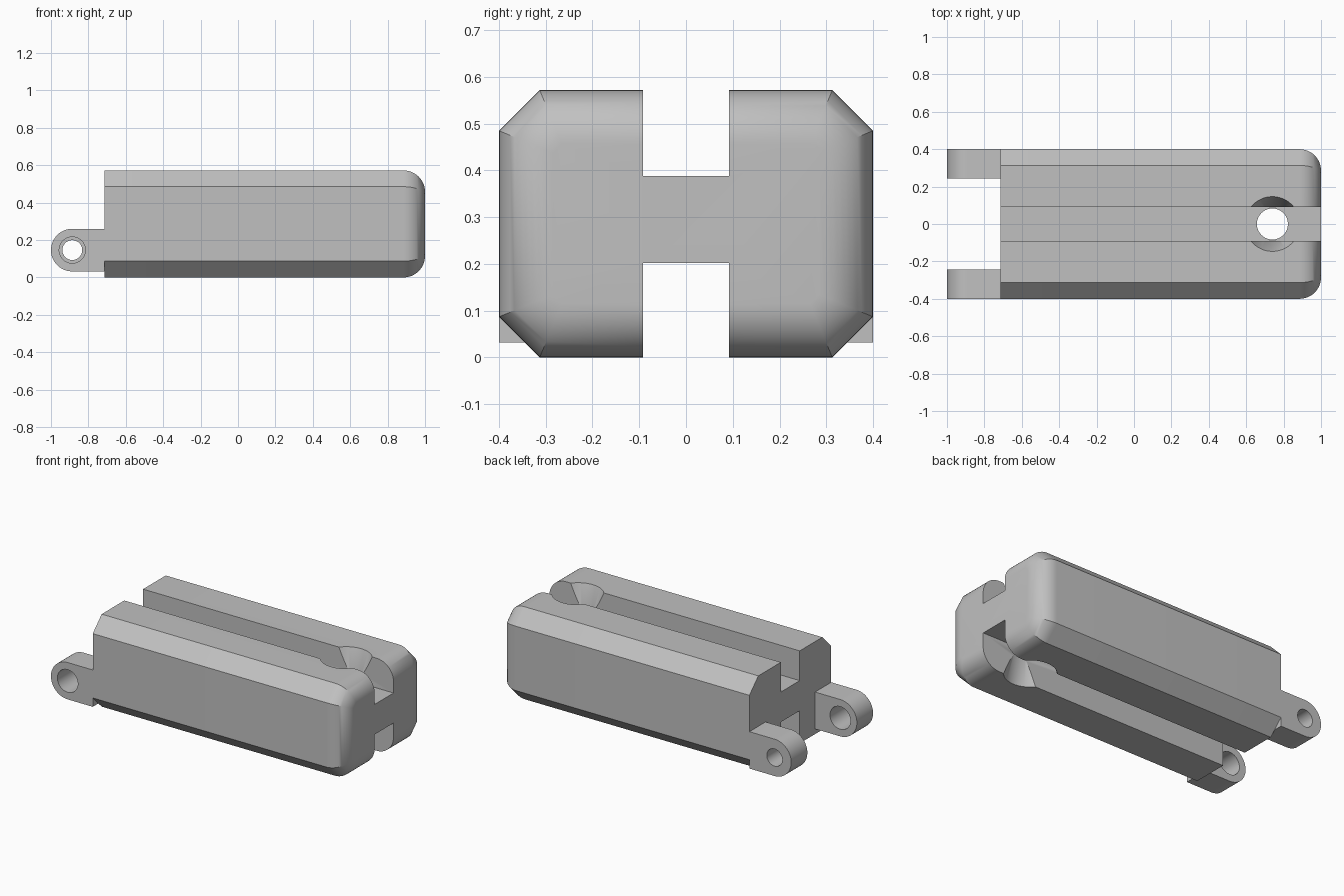
import bpy, bmesh, math
from mathutils import Matrix

cube = bpy.data.objects.get("Cube")
if cube:
    bpy.data.objects.remove(cube, do_unlink=True)

grey = bpy.data.materials.new("plain_grey")
grey.use_nodes = True
colour = (0.53, 0.53, 0.53, 1)
grey.diffuse_color = colour
grey.node_tree.nodes["Principled BSDF"].inputs["Base Color"].default_value = colour

W, H, CUT = 0.4, 0.572, 0.087        # half width, height, corner chamfer
BACK, END, ROUND = -0.714, 1.0, 0.115
SLOT, FLOOR, ROOF = 0.092, 0.388, 0.202
PIN_X = 0.74


def finish(bm, name):
    bmesh.ops.recalc_face_normals(bm, faces=bm.faces)
    mesh = bpy.data.meshes.new(name)
    bm.to_mesh(mesh)
    bm.free()
    mesh.materials.append(grey)
    obj = bpy.data.objects.new(name, mesh)
    bpy.context.collection.objects.link(obj)
    return obj


def loft(rings, name):
    """Skin closed rings of points and cap both ends."""
    bm = bmesh.new()
    loops = [[bm.verts.new(p) for p in ring] for ring in rings]
    n = len(loops[0])
    for a, b in zip(loops, loops[1:]):
        for i in range(n):
            j = (i + 1) % n
            bm.faces.new((a[i], a[j], b[j], b[i]))
    bm.faces.new(loops[0])
    bm.faces.new(loops[-1])
    return finish(bm, name)


def box(name, x0, x1, y0, y1, z0, z1):
    ring = lambda x: [(x, y0, z0), (x, y1, z0), (x, y1, z1), (x, y0, z1)]
    return loft([ring(x0), ring(x1)], name)


def cone(name, r0, r1, depth, place):
    bm = bmesh.new()
    bmesh.ops.create_cone(bm, cap_ends=True, segments=64, radius1=r0,
                          radius2=r1, depth=depth, matrix=place)
    return finish(bm, name)


def carve(obj, cutters):
    for cutter in cutters:
        mod = obj.modifiers.new("carve", 'BOOLEAN')
        mod.operation, mod.solver, mod.object = 'DIFFERENCE', 'EXACT', cutter
        bpy.context.view_layer.objects.active = obj
        bpy.ops.object.modifier_apply(modifier=mod.name)
        bpy.data.objects.remove(cutter, do_unlink=True)


def smooth(obj):
    bpy.ops.object.select_all(action='DESELECT')
    obj.select_set(True)
    bpy.context.view_layer.objects.active = obj
    bpy.ops.object.shade_smooth_by_angle(angle=math.radians(30))


def octagon(x, d):
    """Chamfered rectangle, every side moved inward by d."""
    w, h = W - d, H / 2 - d
    c = CUT - d * (2 - math.sqrt(2))
    pts = [(w, h - c), (w - c, h), (c - w, h), (-w, h - c),
           (-w, c - h), (c - w, -h), (w - c, -h), (w, c - h)]
    return [(x, y, z + H / 2) for y, z in pts]


# Main body: chamfered bar with one rounded end
rings = [octagon(BACK, 0)]
for i in range(13):
    a = math.pi / 2 * i / 12
    rings.append(octagon(END - ROUND + ROUND * math.sin(a), ROUND * (1 - math.cos(a))))
body = loft(rings, "body")

# Long slots above and below, flared pin openings and a through hole
top_flare = (H - FLOOR) / 2
r_in, r_out = 0.083, 0.147
carve(body, [
    box("top_slot", -1.5, 1.5, -SLOT, SLOT, FLOOR, 1),
    box("bottom_slot", -1.5, 1.5, -SLOT, SLOT, -1, ROOF),
    cone("top_flare", r_in, r_out, H - FLOOR + 0.002,
         Matrix.Translation((PIN_X, 0, (H + FLOOR) / 2 + 0.001))),
    cone("bottom_flare", r_out, r_in, ROOF + 0.002,
         Matrix.Translation((PIN_X, 0, ROOF / 2 - 0.001))),
    cone("pin_hole", r_in, r_in, 2, Matrix.Translation((PIN_X, 0, 0.3))),
])
smooth(body)

# Hinge lugs: rounded tabs, one with a wide bore and one with a narrow bore
LUG_X, LUG_Z, LUG_R = -0.886, 0.146, 0.114
for name, side, bore in (("front_lug", -1, 0.07), ("back_lug", 1, 0.053)):
    outline = [(BACK, LUG_Z - LUG_R), (BACK, LUG_Z + LUG_R)]
    for i in range(33):
        a = math.pi / 2 + math.pi * i / 32
        outline.append((LUG_X + LUG_R * math.cos(a), LUG_Z + LUG_R * math.sin(a)))
    lug = loft([[(x, side * y, z) for x, z in outline] for y in (0.242, W)], name)
    turn = Matrix.Translation((LUG_X, 0.32 * side, LUG_Z)) @ Matrix.Rotation(math.pi / 2, 4, 'X')
    carve(lug, [cone("bore", bore, bore, 0.5, turn)])
    smooth(lug)
